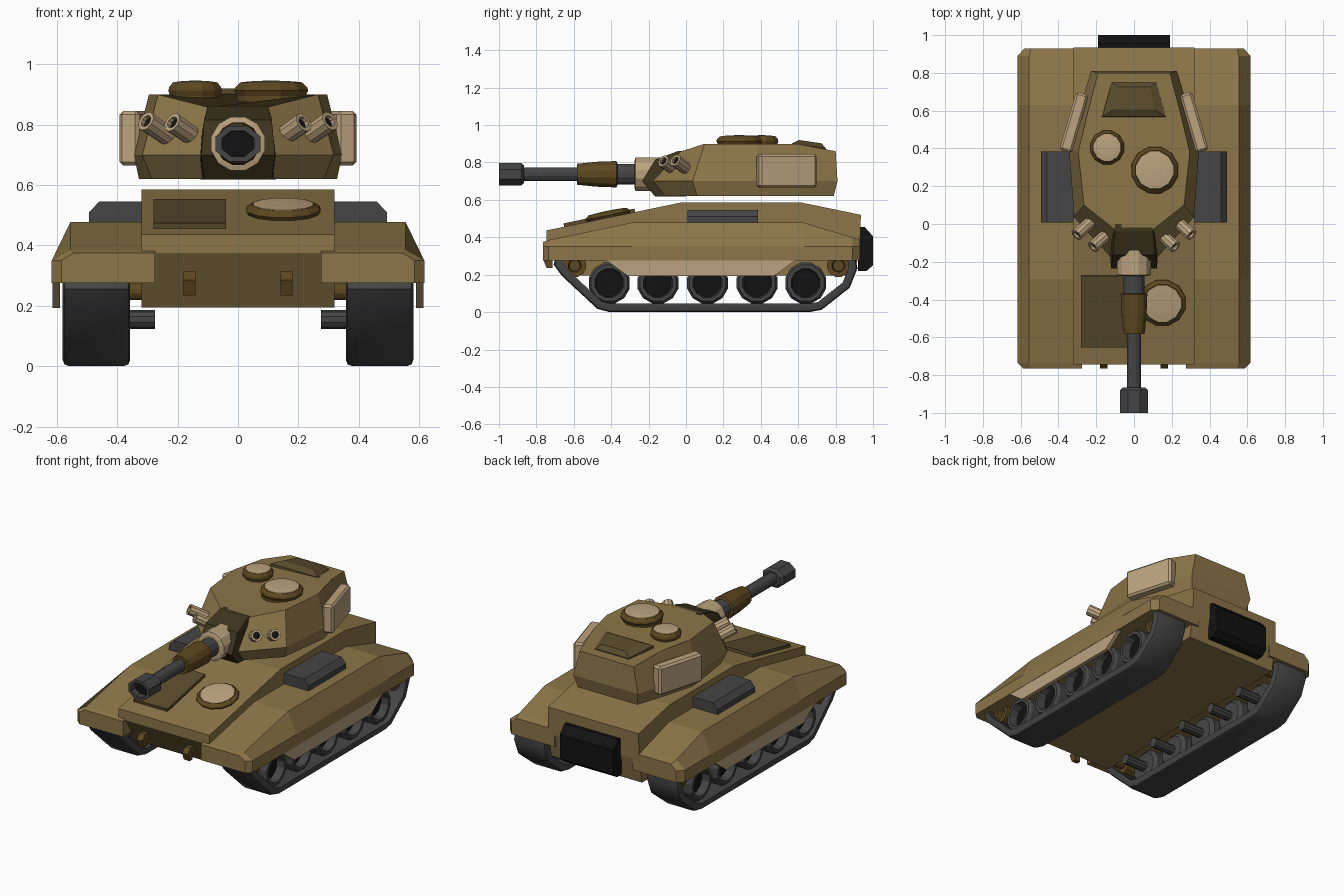
import bpy, bmesh, math
from mathutils import Vector, Matrix


def material(name, rgb):
    m = bpy.data.materials.new(name)
    m.diffuse_color = (*rgb, 1)
    return m


OLIVE = material("olive", (0.26, 0.18, 0.065))
TAN = material("tan", (0.50, 0.37, 0.21))
BROWN = material("brown", (0.11, 0.065, 0.014))
DARK = material("dark_olive", (0.045, 0.034, 0.012))
PANEL = material("panel_olive", (0.10, 0.07, 0.025))
GREY = material("dark_grey", (0.06, 0.06, 0.06))
BLACK = material("black", (0.006, 0.006, 0.006))


def loft(name, rings, mat, mirror=False, loop=False):
    """Skin equal-length rings of points; cap the ends unless looped."""
    bm = bmesh.new()
    vr = [[bm.verts.new(p) for p in r] for r in rings]
    n = len(vr[0])
    for i in range(len(vr) if loop else len(vr) - 1):
        a, b = vr[i], vr[(i + 1) % len(vr)]
        for j in range(n):
            k = (j + 1) % n
            bm.faces.new((a[j], a[k], b[k], b[j]))
    if not loop:
        bm.faces.new(vr[0])
        bm.faces.new(vr[-1])
    bmesh.ops.recalc_face_normals(bm, faces=bm.faces)
    me = bpy.data.meshes.new(name)
    bm.to_mesh(me)
    bm.free()
    me.materials.append(mat)
    ob = bpy.data.objects.new(name, me)
    bpy.context.collection.objects.link(ob)
    if mirror:
        ob.modifiers.new("mirror", 'MIRROR')
    return ob


def extrude(name, prof, x0, x1, mat, mirror=False):
    """Extrude a (y, z) profile along x."""
    return loft(name, [[(x, y, z) for y, z in prof] for x in (x0, x1)], mat, mirror)


def lathe(name, prof, base, axis, mat, n=12, mirror=False, sx=1):
    """Revolve (radius, height) points about an axis starting at base."""
    m = Matrix.Translation(base) @ Vector(axis).to_track_quat('Z', 'Y').to_matrix().to_4x4()
    rings = []
    for r, h in prof:
        ring = []
        for i in range(n):
            a = math.tau * (i + 0.5) / n
            p = m @ Vector((r * math.cos(a), r * math.sin(a), h))
            p.x *= sx
            ring.append(p)
        rings.append(ring)
    return loft(name, rings, mat, mirror)


def bevel(ob, w):
    b = ob.modifiers.new("bevel", 'BEVEL')
    b.width = w
    b.segments = 1


# Hull
extrude("hull", [(-0.745, 0.375), (-0.745, 0.437), (-0.03, 0.585), (0.62, 0.585),
                 (0.935, 0.52), (0.93, 0.35), (0.90, 0.195), (-0.62, 0.195)], -0.32, 0.32, OLIVE)

# Fenders, wider sections in the middle and clipped corners at both ends
sections = [(-0.765, 0.585, 0.545, 0.375), (-0.735, 0.617, 0.555, 0.385), (-0.29, 0.617, 0.555, 0.478),
            (0.63, 0.617, 0.555, 0.478), (0.89, 0.617, 0.555, 0.40), (0.93, 0.58, 0.545, 0.385)]
loft("fender", [[(0.275, y, 0.275), (xo, y, 0.275), (xo, y, 0.35), (xt, y, zt), (0.275, y, zt)]
                for y, xo, xt, zt in sections], OLIVE, True)
extrude("side_skirt", [(-0.43, 0.28), (-0.31, 0.192), (0.47, 0.192), (0.59, 0.28)], 0.59, 0.615, TAN, True)

# Fender stowage boxes
loft("fender_box", [[(0.31, y, 0.46), (0.493, y, 0.46), (0.493, y, 0.51), (0.46, y, 0.545), (0.31, y, 0.545)]
                    for y in (0.008, 0.385)], GREY, True)

# Rear box and front tow hooks
extrude("rear_box", [(0.92, 0.455), (0.955, 0.455), (1.0, 0.405), (1.0, 0.25), (0.965, 0.22), (0.92, 0.22)],
        -0.19, 0.19, BLACK)
extrude("tow_hook", [(-0.65, 0.315), (-0.735, 0.315), (-0.765, 0.285), (-0.745, 0.235), (-0.715, 0.235),
                     (-0.715, 0.275), (-0.65, 0.275)], 0.14, 0.18, BROWN, True)

# Tracks: rounded band swept round a closed path
path = [(-0.41, 0), (0.66, 0), (0.725, 0.012), (0.875, 0.13), (0.917, 0.235), (0.90, 0.32),
        (0.80, 0.335), (-0.60, 0.335), (-0.69, 0.32), (-0.708, 0.255), (-0.665, 0.195), (-0.475, 0.018)]
rings = []
for i, p in enumerate(path):
    p = Vector(p)
    d0 = (p - Vector(path[i - 1])).normalized()
    d1 = (Vector(path[(i + 1) % len(path)]) - p).normalized()
    t = (d0 + d1).normalized()
    nrm = Vector((-t.y, t.x)) / max(0.5, t.dot(d1))
    ring = []
    for x, d in ((0.357, 0.045), (0.357, 0.022), (0.363, 0.006), (0.38, 0),
                 (0.558, 0), (0.575, 0.006), (0.581, 0.022), (0.581, 0.045)):
        q = p + nrm * d
        ring.append((x, q.x, q.y))
    rings.append(ring)
track = loft("track", rings, GREY, True, True)
bpy.context.view_layer.objects.active = track
track.select_set(True)
bpy.ops.object.shade_smooth_by_angle(angle=math.radians(35))

# Road wheels, dark hubs, axles and end rollers
for i, y in enumerate((-0.41, -0.15, 0.115, 0.38, 0.64)):
    lathe(f"road_wheel_{i}", [(0.09, 0), (0.113, 0.02), (0.113, 0.12), (0.10, 0.14), (0.08, 0.14), (0.072, 0.08)],
          (0.42, y, 0.155), (1, 0, 0), GREY, 12, True)
    lathe(f"wheel_hub_{i}", [(0.073, 0), (0.073, 0.015)], (0.495, y, 0.155), (1, 0, 0), BLACK, 12, True)
    lathe(f"axle_{i}", [(0.031, 0), (0.031, 0.16)], (0.275, y, 0.155), (1, 0, 0), GREY, 10, True)
for i, y in enumerate((-0.595, 0.815)):
    lathe(f"end_roller_{i}", [(0.03, 0), (0.03, 0.09), (0.062, 0.09), (0.062, 0.22), (0.035, 0.22), (0.03, 0.19)],
          (0.32, y, 0.248), (1, 0, 0), BROWN, 12, True)


# Round hatches: brown rim and tan dome
def hatch(name, r, base, axis, h):
    lathe(name + "_rim", [(r * 0.93, -0.02), (r * 0.93, 0), (r, h * 0.4), (r * 0.97, h * 0.65), (r * 0.84, h)],
          base, axis, BROWN, 12)
    lathe(name + "_dome", [(r * 0.84, h * 0.9), (r * 0.80, h * 1.04), (r * 0.5, h * 1.12), (r * 0.1, h * 1.16)],
          base, axis, TAN, 12)


slope = Vector((0, -0.148, 0.715)).normalized()
hatch("driver_hatch", 0.127, (0.15, -0.415, 0.505), slope, 0.032)
hatch("commander_hatch", 0.127, (0.11, 0.285, 0.895), (0, 0, 1), 0.044)
hatch("gunner_hatch", 0.092, (-0.142, 0.405, 0.895), (0, 0, 1), 0.044)

# Front deck panel
extrude("front_panel", [(-0.65, 0.445), (-0.655, 0.474), (-0.275, 0.553), (-0.27, 0.52)], -0.28, -0.04, PANEL)


# Turret: three outlines stacked
def outline(half):
    return half + [(-x, y, z) for x, y, z in reversed(half)]


loft("turret", [outline(h) for h in (
    [(0.105, -0.12, 0.62), (0.285, 0.06, 0.62), (0.328, 0.40, 0.62), (0.268, 0.61, 0.62), (0.21, 0.79, 0.62)],
    [(0.12, -0.18, 0.70), (0.317, 0.035, 0.70), (0.345, 0.40, 0.70), (0.287, 0.61, 0.70), (0.228, 0.81, 0.70)],
    [(0.10, -0.03, 0.858), (0.265, 0.10, 0.90), (0.295, 0.38, 0.90), (0.245, 0.59, 0.90), (0.19, 0.80, 0.86)])],
    OLIVE)

# Mantlet
loft("mantlet", [outline(h) for h in (
    [(0.112, -0.165, 0.618), (0.125, 0.0, 0.618)],
    [(0.122, -0.235, 0.70), (0.132, 0.0, 0.70)],
    [(0.112, -0.165, 0.815), (0.112, 0.0, 0.82)],
    [(0.10, -0.04, 0.862), (0.10, 0.0, 0.862)])], DARK)


# Gun along -y
def gun(name, prof, y, mat, n=12, sx=1):
    lathe(name, prof, (0, y, 0.737), (0, -1, 0), mat, n, sx=sx)


gun("gun_collar", [(0.092, 0), (0.092, 0.13), (0.075, 0.135)], -0.14, TAN)
gun("gun_barrel", [(0.058, 0), (0.058, 0.12), (0.038, 0.12), (0.038, 0.65)], -0.25, GREY)
gun("gun_sleeve", [(0.06, 0), (0.073, 0.005), (0.069, 0.11), (0.058, 0.215), (0.04, 0.215)], -0.367, BROWN)
gun("muzzle_brake", [(0.05, 0), (0.064, 0.015), (0.064, 0.135), (0.046, 0.135), (0.044, 0.09)],
    -0.865, GREY, 8, 1.25)
gun("muzzle_bore", [(0.045, 0), (0.045, 0.01)], -0.95, BLACK, 8, 1.25)

# Smoke launchers angled forward, out and up
aim = Vector((0.60, -0.55, 0.42)).normalized()
for i, mouth in enumerate(((0.305, -0.058, 0.812), (0.218, -0.122, 0.808))):
    base = Vector(mouth) - aim * 0.13
    lathe(f"smoke_tube_{i}", [(0.032, 0), (0.034, 0.13), (0.021, 0.13), (0.02, 0.11)], base, aim, TAN, 10, True)
    lathe(f"smoke_bore_{i}", [(0.021, 0.105), (0.021, 0.115)], base, aim, BLACK, 10, True)

# Turret side boxes, parallel to the rear side walls
along = Vector((-0.28, 0.96, 0)).normalized()
out = Vector((along.y, -along.x, 0))
mid = Vector((0.318, 0.538, 0))
box = loft("turret_side_box", [[mid + along * a + out * o + Vector((0, 0, z))
                               for a, o in ((-0.16, -0.034), (0.16, -0.034), (0.16, 0.034), (-0.16, 0.034))]
                              for z in (0.665, 0.845)], TAN, True)
bevel(box, 0.012)

# Rear roof vent
loft("roof_vent", [outline(h) for h in (
    [(0.17, 0.565, 0.88), (0.12, 0.75, 0.85)],
    [(0.168, 0.568, 0.902), (0.118, 0.748, 0.875)],
    [(0.11, 0.605, 0.92), (0.085, 0.725, 0.902)])], PANEL)
